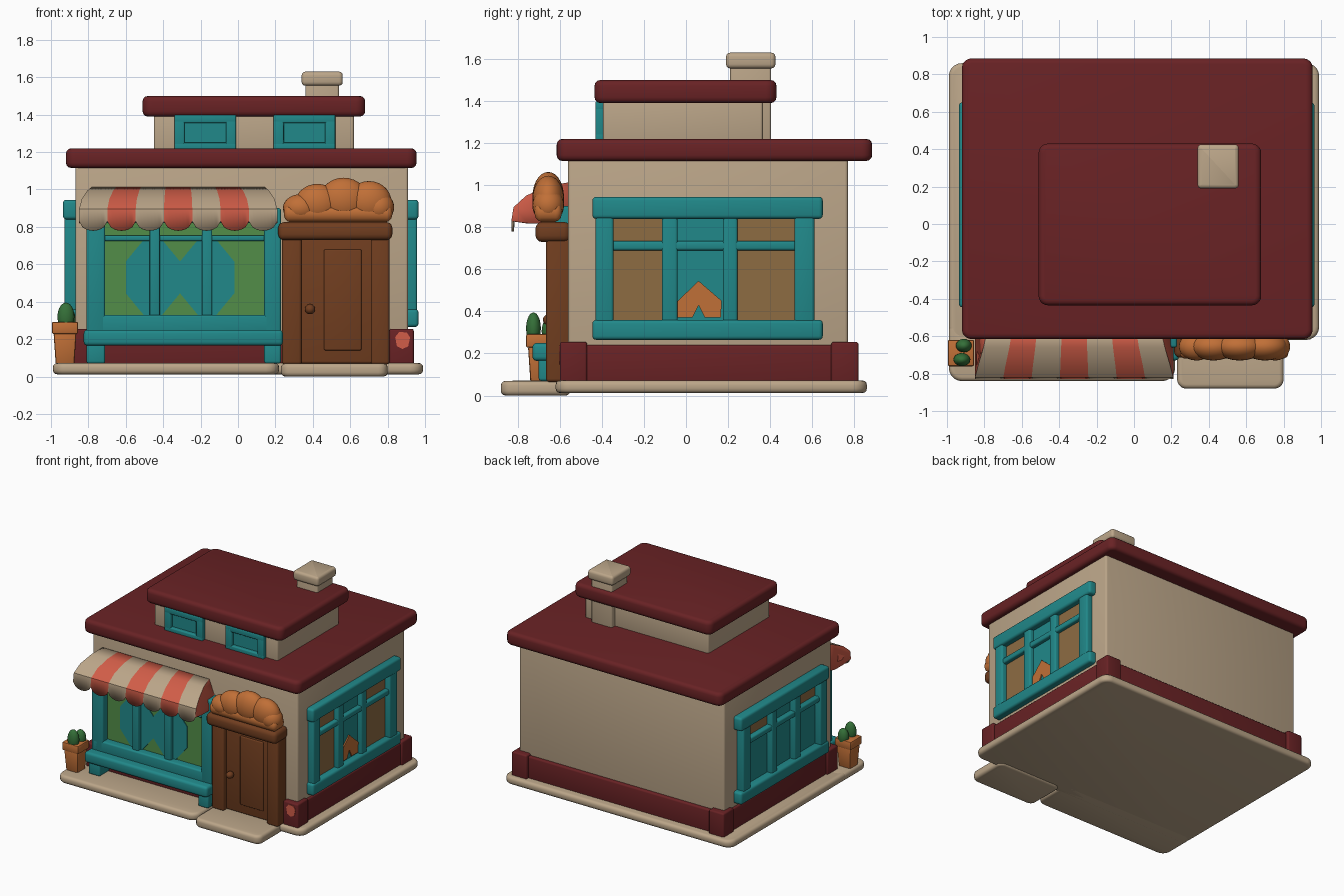
import bpy, bmesh, math
from mathutils import Matrix

if "Cube" in bpy.data.objects:
    bpy.data.objects.remove(bpy.data.objects["Cube"], do_unlink=True)


def material(name, r, g, b):
    mat = bpy.data.materials.new(name)
    mat.use_nodes = True
    mat.diffuse_color = (r, g, b, 1)
    node = next(n for n in mat.node_tree.nodes if n.type == "BSDF_PRINCIPLED")
    node.inputs["Base Color"].default_value = (r, g, b, 1)
    return mat


CREAM = material("cream plaster", .5, .38, .25)
RED = material("dark red", .14, .016, .018)
TEAL = material("teal paint", .015, .25, .255)
BROWN = material("dark brown wood", .165, .048, .014)
ORANGE = material("baked orange", .53, .16, .038)
CORAL = material("coral", .64, .11, .065)
GLASS = material("green glass", .085, .27, .065)
PLANT = material("plant green", .035, .16, .04)
TAN = material("tan glass", .27, .15, .055)


def finish(name, bm, *mats):
    """Turn a bmesh into a smooth-shaded object."""
    bmesh.ops.recalc_face_normals(bm, faces=bm.faces)
    mesh = bpy.data.meshes.new(name)
    bm.to_mesh(mesh)
    bm.free()
    for mat in mats:
        mesh.materials.append(mat)
    obj = bpy.data.objects.new(name, mesh)
    bpy.context.collection.objects.link(obj)
    bpy.ops.object.select_all(action="DESELECT")
    obj.select_set(True)
    bpy.context.view_layer.objects.active = obj
    bpy.ops.object.shade_smooth_by_angle(angle=math.radians(40))
    return obj


def box(name, mat, x, y, z, r=.012, corner=0):
    """Box between (low, high) pairs, with rounded edges and plan corners."""
    bm = bmesh.new()
    bmesh.ops.create_cube(bm, size=1)
    for v in bm.verts:
        v.co = [pair[c > 0] for pair, c in zip((x, y, z), v.co)]
    if corner:
        upright = [e for e in bm.edges if (e.verts[0].co - e.verts[1].co).xy.length < 1e-5]
        bmesh.ops.bevel(bm, geom=upright, offset=corner, segments=5, profile=.5, affect="EDGES")
    if r:
        sharp = [e for e in bm.edges if e.calc_face_angle(0) > .7]
        bmesh.ops.bevel(bm, geom=sharp, offset=r, segments=3, profile=.5, affect="EDGES")
    return finish(name, bm, mat)


def ball(name, mat, centre, radii):
    bm = bmesh.new()
    matrix = Matrix.Translation(centre) @ Matrix.Diagonal((*radii, 1))
    bmesh.ops.create_uvsphere(bm, u_segments=24, v_segments=14, radius=1, matrix=matrix)
    return finish(name, bm, mat)


def plate(name, mat, points, place, depth):
    """Thin flat polygon; place(u, v, d) maps it onto a wall."""
    bm = bmesh.new()
    rings = [[bm.verts.new(place(u, v, d)) for u, v in points] for d in (0, depth)]
    bm.faces.new(rings[0])
    bm.faces.new(rings[1])
    for i in range(len(points)):
        bm.faces.new((rings[0][i - 1], rings[0][i], rings[1][i], rings[1][i - 1]))
    return finish(name, bm, mat)


# Ground slabs and door step
box("base_slab", CREAM, (-.99, .99), (-.62, .86), (.012, .072), .022, .07)
box("front_slab", CREAM, (-.99, .22), (-.84, -.5), (.012, .072), .022, .07)
box("door_step", CREAM, (.23, .8), (-.88, -.55), (0, .07), .022, .05)

# Walls and red plinth with corner blocks
box("main_walls", CREAM, (-.87, .91), (-.56, .77), (.06, 1.15), .015)
box("plinth", RED, (-.885, .925), (-.585, .795), (.06, .24))
for side, x in (("left", (.81, .94)), ("right", (-.9, -.77))):
    for end, y in (("front", (-.6, -.47)), ("back", (.69, .82))):
        box(f"plinth_block_{side}_{end}", RED, x, y, (.06, .255))
chip = [(.88 + .042 * math.cos(a), .195 + .048 * math.sin(a)) for a in (.3, 1, 2, 2.8, 3.9, 4.7, 5.5)]
plate("chipped_spot", CORAL, chip, lambda u, v, d: (u, -.6 - d, v), .004)

# Roofs, upper storey and chimney
box("main_roof", RED, (-.92, .955), (-.615, .885), (1.115, 1.22), .028, .05)
box("upper_walls", CREAM, (-.45, .62), (-.395, .365), (1.2, 1.42))
box("upper_roof", RED, (-.51, .68), (-.435, .43), (1.39, 1.5), .028, .05)
box("chimney_shaft", CREAM, (.36, .54), (.21, .405), (1.2, 1.6))
box("chimney_cap", CREAM, (.34, .56), (.19, .425), (1.555, 1.63), .02, .02)

# Upper windows
for side, a, b in (("right", -.34, -.01), ("left", .19, .52)):
    y = (-.43, -.38)
    for part, x, z in (("top", (a, b), (1.355, 1.4)), ("bottom", (a, b), (1.205, 1.25)),
                       ("side_a", (a, a + .055), (1.205, 1.4)), ("side_b", (b - .055, b), (1.205, 1.4))):
        box(f"upper_window_{side}_{part}", TEAL, x, y, z, .008)
    box(f"upper_window_{side}_pane", TEAL, (a + .04, b - .04), (-.403, -.394), (1.24, 1.37), 0)

# Shop window: frame, glass and painted shape
box("shop_glass", GLASS, (-.73, .16), (-.6, -.55), (.3, .88), 0)
for x in ((-.81, -.71), (.14, .23)):
    box("shop_post", TEAL, x, (-.66, -.55), (.2, .9))
    box("shop_foot", TEAL, x, (-.7, -.55), (.07, .19))
for x in (-.445, -.165):
    box("shop_mullion", TEAL, (x - .027, x + .027), (-.64, -.58), (.3, .86), .008)
box("shop_cross_bar", TEAL, (-.72, .15), (-.63, -.58), (.725, .755), .008)
box("shop_top_rail", TEAL, (-.8, .22), (-.65, -.55), (.82, .9))
box("shop_bottom_rail", TEAL, (-.8, .22), (-.66, -.55), (.23, .33))
box("shop_sill", TEAL, (-.825, .24), (-.73, -.55), (.165, .25), .02)
for x in (-.455, -.165):
    shape = [(x + sx * w, .53 + sz * h) for sx, sz, w, h in (
        (-1, -1, .05, .2), (1, -1, .05, .2), (1, -1, .145, .085), (1, 1, .145, .085),
        (1, 1, .05, .2), (-1, 1, .05, .2), (-1, 1, .145, .085), (-1, -1, .145, .085))]
    plate("painted_octagon", TEAL, shape, lambda u, v, d: (u, -.6 - d, v), .006)

# Striped awning with scalloped edge
STRIPES, STEPS = 7, 8
profile = [(-.55, 1.015, .46), (-.66, .995, .485), (-.76, .95, .515), (-.82, .895, .53), (-.83, .83, .53)]
bm = bmesh.new()
columns = []
for i in range(STRIPES * STEPS + 1):
    t = 2 * i / (STRIPES * STEPS) - 1
    drop = .05 * math.sqrt(abs(math.sin(math.pi * i / STEPS)))
    columns.append([bm.verts.new((-.32 + t * half, y, z - (drop if z == .83 else 0)))
                    for y, z, half in profile])
for i in range(STRIPES * STEPS):
    for j in range(len(profile) - 1):
        face = bm.faces.new((columns[i][j], columns[i + 1][j], columns[i + 1][j + 1], columns[i][j + 1]))
        face.material_index = (i // STEPS) % 2
for column in (columns[0], columns[-1]):
    edge = column[-1].co.x
    tail = [bm.verts.new((edge, y, z)) for y, z in ((-.75, .82), (-.63, .82), (-.55, .84))]
    bm.faces.new(column + tail).material_index = 1
awning = finish("striped_awning", bm, CREAM, CORAL)
thick = awning.modifiers.new("cloth", "SOLIDIFY")
thick.thickness = .012

# Door and frame
box("door_panel", BROWN, (.3, .78), (-.625, -.55), (.07, .76))
for x in ((.235, .34), (.71, .81)):
    box("door_post", BROWN, x, (-.665, -.55), (.065, .76), .015)
box("door_header", BROWN, (.215, .825), (-.715, -.55), (.73, .825), .03)
box("door_inset", BROWN, (.46, .66), (-.635, -.6), (.14, .68), .008)
ball("door_knob", BROWN, (.385, -.65, .36), (.027, .03, .027))

# Bread loaf above the door
for x, z, w, h in ((.335, .9, .095, .075), (.425, .925, .12, .105), (.565, .945, .13, .118),
                   (.7, .935, .12, .11), (.755, .905, .08, .08)):
    ball("bread_lobe", ORANGE, (x, -.655, z), (w, .075, h))
box("bread_base", ORANGE, (.245, .825), (-.72, -.59), (.825, .92), .04, .03)

# Side windows
for side, wall, out, low in (("left", .91, .05, TAN), ("right", -.87, -.06, TEAL)):
    def part(name, mat, y, z, depth, r=.012):
        x = sorted((wall - out * .5, wall + out * depth))
        box(f"{side}_window_{name}", mat, x, y, z, r)

    part("top_rail", TEAL, (-.445, .65), (.84, .945), 1.1, .018)
    part("bottom_rail", TEAL, (-.445, .65), (.265, .36), 1.1, .018)
    for y in ((-.43, -.345), (.515, .61)):
        part("post", TEAL, y, (.3, .9), .95)
    for y in ((-.115, -.04), (.175, .245)):
        part("mullion", TEAL, y, (.3, .9), .8)
    part("cross_bar", TEAL, (-.4, .57), (.69, .735), .75)
    part("centre_pane", TEAL, (-.05, .19), (.34, .86), .1, 0)
    for y in ((-.36, -.1), (.23, .53)):
        part("upper_pane", TAN, y, (.71, .86), .1, 0)
        part("lower_pane", low, y, (.34, .71), .1, 0)

pastry = [(-.05, .44), (.06, .545), (.17, .45), (.165, .37), (.09, .37), (.06, .43), (.03, .37), (-.04, .37)]
plate("window_pastry", ORANGE, pastry, lambda u, v, d: (.916 + d, u, v), .009)

# Potted cactus
bm = bmesh.new()
for r1, r2, z, h in ((.052, .064, .15, .17), (.074, .074, .26, .065)):
    bmesh.ops.create_cone(bm, cap_ends=True, segments=4, radius1=r1 * 1.35, radius2=r2 * 1.35, depth=h,
                          matrix=Matrix.Translation((-.925, -.69, z)) @ Matrix.Rotation(math.pi / 4, 4, "Z"))
bmesh.ops.bevel(bm, geom=bm.edges[:], offset=.01, segments=2, profile=.5, affect="EDGES")
finish("plant_pot", bm, ORANGE)
ball("cactus_tall", PLANT, (-.92, -.725, .32), (.045, .035, .075))
ball("cactus_short", PLANT, (-.91, -.65, .305), (.042, .036, .065))
